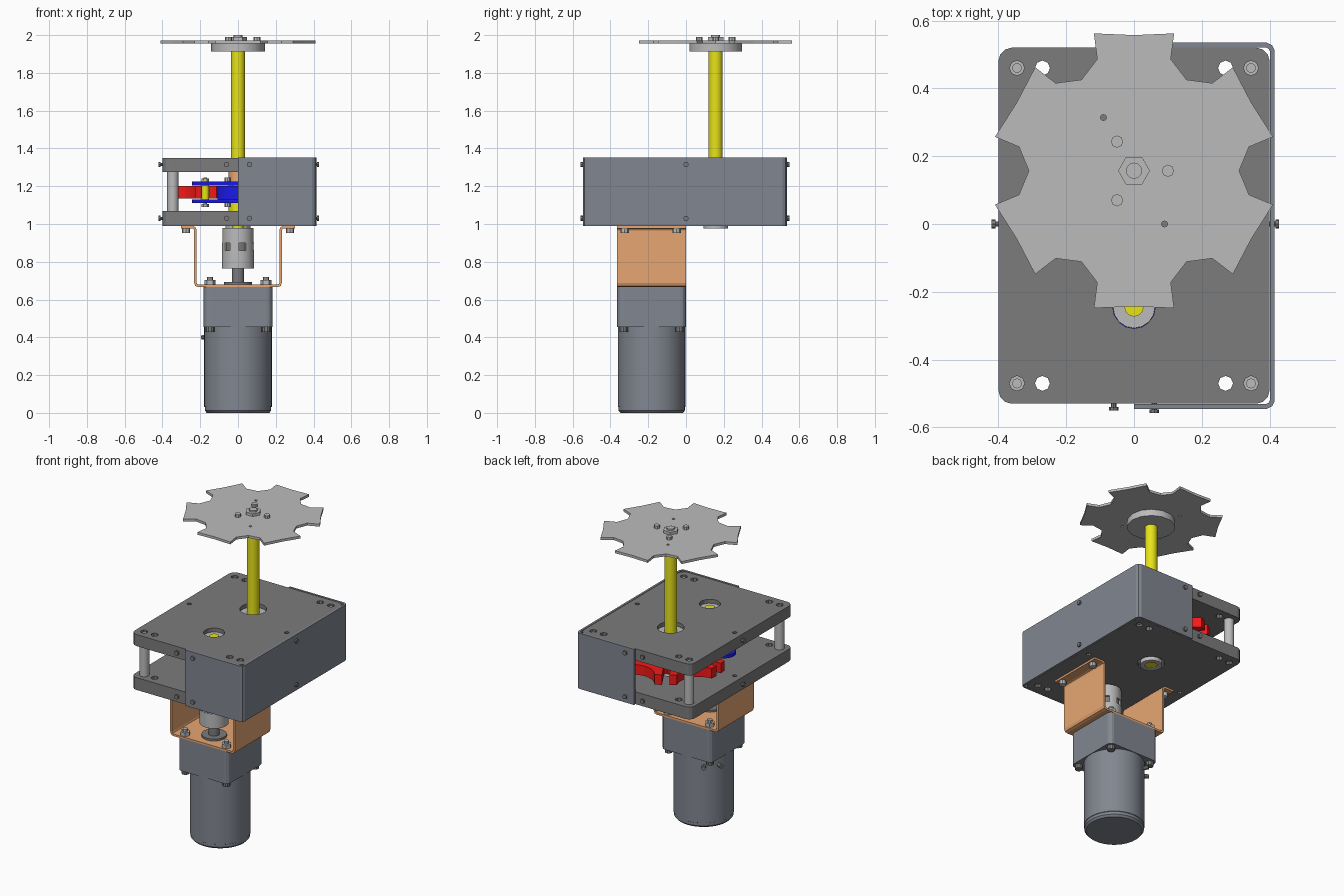
import bpy, bmesh
from math import sin, cos, pi, radians
from mathutils import Vector, Matrix

if "Cube" in bpy.data.objects:
    bpy.data.objects.remove(bpy.data.objects["Cube"])

WHEEL = (0, 0.157)     # output shaft axis
CRANK = (0, -0.245)    # driving shaft axis
MOTOR = (0, -0.182)    # motor body axis


def colour(name, *rgb):
    m = bpy.data.materials.new(name)
    m.diffuse_color = (*rgb, 1)
    m.use_nodes = True
    m.node_tree.nodes["Principled BSDF"].inputs["Base Color"].default_value = m.diffuse_color
    return m


DARK = colour("dark_grey", 0.2, 0.2, 0.2)
SLATE = colour("slate", 0.22, 0.24, 0.28)
STEEL = colour("steel", 0.5, 0.5, 0.5)
ORANGE = colour("orange", 0.8, 0.38, 0.17)
BLUE = colour("blue", 0.01, 0.01, 0.8)
RED = colour("red", 0.9, 0.01, 0.01)
YELLOW = colour("yellow", 0.8, 0.77, 0.01)


def finish(name, me, mat):
    ob = bpy.data.objects.new(name, me)
    bpy.context.collection.objects.link(ob)
    me.materials.clear()
    me.materials.append(mat)
    return ob


def lathe(name, loc, profile, mat, n=16, axis=(0, 0, 1)):
    """Turn (radius, height) points about an axis through loc."""
    bm = bmesh.new()
    rings = [[bm.verts.new((r * cos(2 * pi * i / n), r * sin(2 * pi * i / n), h))
              for i in range(n)] for r, h in profile]
    for a, b in zip(rings, rings[1:]):
        for i in range(n):
            j = (i + 1) % n
            bm.faces.new((a[i], a[j], b[j], b[i]))
    bm.faces.new(rings[0][::-1])
    bm.faces.new(rings[-1])
    rot = Vector((0, 0, 1)).rotation_difference(Vector(axis)).to_matrix().to_4x4()
    bm.transform(Matrix.Translation(loc) @ rot)
    me = bpy.data.meshes.new(name)
    bm.to_mesh(me)
    bm.free()
    if n > 8:
        me.polygons.foreach_set("use_smooth", [True] * len(me.polygons))
        me.set_sharp_from_angle(angle=radians(35))
    return finish(name, me, mat)


def rod(name, xy, r, z0, z1, mat, n=16):
    return lathe(name, (*xy, 0), [(r, z0), (r, z1)], mat, n)


def prism(name, loops, lo, hi, mat, along_y=False):
    """Extrude an outline (further loops are holes) along z, or along y for x-z outlines."""
    cu = bpy.data.curves.new(name, 'CURVE')
    cu.dimensions, cu.fill_mode, cu.extrude = '2D', 'BOTH', (hi - lo) / 2
    for loop in loops:
        s = cu.splines.new('POLY')
        s.points.add(len(loop) - 1)
        for p, (x, y) in zip(s.points, loop):
            p.co = (x, y, 0, 1)
        s.use_cyclic_u = True
    tmp = bpy.data.objects.new(name + "_curve", cu)
    bpy.context.collection.objects.link(tmp)
    dg = bpy.context.evaluated_depsgraph_get()
    me = bpy.data.meshes.new_from_object(tmp.evaluated_get(dg))
    bpy.data.objects.remove(tmp)
    bm = bmesh.new()
    bm.from_mesh(me)
    bmesh.ops.remove_doubles(bm, verts=bm.verts, dist=1e-5)
    bmesh.ops.recalc_face_normals(bm, faces=bm.faces)
    if along_y:
        bm.transform(Matrix.Translation((0, (lo + hi) / 2, 0)) @ Matrix.Rotation(pi / 2, 4, 'X'))
    else:
        bm.transform(Matrix.Translation((0, 0, (lo + hi) / 2)))
    bm.to_mesh(me)
    bm.free()
    me.polygons.foreach_set("use_smooth", [False] * len(me.polygons))
    return finish(name, me, mat)


def arc(c, r, a0, a1, n):
    return [(c[0] + r * cos(radians(a0 + (a1 - a0) * i / n)),
             c[1] + r * sin(radians(a0 + (a1 - a0) * i / n))) for i in range(n + 1)]


def circle(c, r, n=12):
    return arc(c, r, 0, 360, n)[:-1]


def rounded(x0, y0, x1, y1, r):
    return [p for c, a in (((x1 - r, y1 - r), 0), ((x0 + r, y1 - r), 90),
                           ((x0 + r, y0 + r), 180), ((x1 - r, y0 + r), 270))
            for p in arc(c, r, a, a + 90, 3)]


def ribbon(path, t):
    """Closed outline of a sheet of thickness t following a centre line."""
    pts, left, right = [Vector(p) for p in path], [], []
    for i, p in enumerate(pts):
        d0 = (p - pts[i - 1]).normalized() if i else (pts[1] - p).normalized()
        d1 = (pts[i + 1] - p).normalized() if i < len(pts) - 1 else d0
        m = (d0 + d1).normalized()
        off = Vector((-m.y, m.x)) * (t / 2 / m.dot(d0))
        left.append(tuple(p + off))
        right.append(tuple(p - off))
    return left + right[::-1]


# Top and bottom plates with their holes
outline = rounded(-0.4, -0.53, 0.4, 0.52, 0.04)
small = [circle((s * x, y), 0.022, 8) for s in (-1, 1) for x in (0.27, 0.345) for y in (0.46, -0.47)]
small += [circle((s * 0.35, 0), 0.014, 8) for s in (-1, 1)]
bores = [circle(WHEEL, 0.08, 16), circle(CRANK, 0.063, 16)]
prism("bottom_plate", [outline] + small + bores, 0.99, 1.07, DARK)
prism("top_plate", [outline] + small + bores, 1.275, 1.35, DARK)

# Standoffs between plates, with recessed screws
for x in (-0.345, 0.345):
    for y in (0.46, -0.47):
        rod("standoff", (x, y), 0.03, 1.07, 1.275, STEEL)
        rod("standoff_screw", (x, y), 0.015, 1.0, 1.34, STEEL, 8)

# Bearings in both plates
for c, r, shaft in ((WHEEL, 0.079, 0.037), (CRANK, 0.062, 0.028)):
    for z0, z1 in ((1.0, 1.06), (1.285, 1.325)):
        prism("bearing", [circle(c, r, 16), circle(c, shaft, 16)], z0, z1, STEEL)
prism("bottom_bushing", [circle(WHEEL, 0.065, 16), circle(WHEEL, 0.037, 16)], 0.975, 1.0, STEEL)

# Sheet cover wrapping the right side, half of front and back
prism("side_cover", [ribbon([(0, -0.538), (0.39, -0.538), (0.402, -0.532), (0.408, -0.52),
                             (0.408, 0.51), (0.402, 0.522), (0.39, 0.528), (0, 0.528)], 0.014)],
      0.99, 1.352, SLATE)

# Screws into the plate edges
for z in (1.03, 1.315):
    for loc, axis in (((-0.06, -0.53, z), (0, -1, 0)), ((0.06, -0.538, z), (0, -1, 0)),
                      ((-0.06, 0.52, z), (0, 1, 0)), ((0.06, 0.528, z), (0, 1, 0)),
                      ((-0.4, 0, z), (-1, 0, 0)), ((0.408, 0, z), (1, 0, 0))):
        lathe("edge_screw", loc, [(0.008, -0.03), (0.008, 0.009), (0.014, 0.009), (0.014, 0.02)],
              DARK, 8, axis)

# Slotted output wheel: six slots and six concave locking arcs
def polar(r, a):
    return (WHEEL[0] + r * cos(radians(a)), WHEEL[1] + r * sin(radians(a)))


wheel = []
for a in range(0, 360, 60):
    u = Vector((cos(radians(a)), sin(radians(a))))
    v = Vector((-u.y, u.x)) * 0.022
    w = Vector(WHEEL)
    wheel += [tuple(w + u * 0.345 - v), tuple(w + u * 0.2 - v), tuple(w + u * 0.18),
              tuple(w + u * 0.2 + v), tuple(w + u * 0.345 + v)]
    wheel += arc(polar(0.402, a + 30), 0.135, a + 30 + 180 + 57, a + 30 + 180 - 57, 8)
prism("slotted_wheel", [wheel], 1.135, 1.2, RED)
rod("wheel_spacer", WHEEL, 0.05, 1.2, 1.275, ORANGE)
rod("wheel_collar", WHEEL, 0.05, 1.07, 1.135, ORANGE)

# Driving crank: locking disc between two arm plates, with drive pin
PIN = (-0.173, -0.145)
prism("crank_lock", [arc(CRANK, 0.125, 210, 450, 20) + arc(CRANK, 0.06, 100, 200, 4)],
      1.13, 1.2, BLUE)
arm = arc(PIN, 0.07, 60, 240, 10) + arc(CRANK, 0.1, 240, 420, 12)
prism("crank_lower_arm", [arm], 1.112, 1.13, BLUE)
prism("crank_upper_arm", [arm], 1.203, 1.225, BLUE)
rod("drive_pin", PIN, 0.02, 1.11, 1.23, YELLOW)
rod("pin_bolt", PIN, 0.01, 1.09, 1.245, STEEL, 8)
for z in (1.09, 1.225):
    rod("pin_nut", PIN, 0.02, z, z + 0.017, STEEL, 6)
    for x in (-0.055, 0.055):
        rod("crank_bolt", (x, -0.295), 0.016, z, z + 0.02, STEEL, 8)
rod("crank_spacer", CRANK, 0.05, 1.225, 1.275, ORANGE)
rod("crank_collar", CRANK, 0.05, 1.07, 1.112, YELLOW)
rod("crank_shaft", CRANK, 0.028, 0.96, 1.33, YELLOW)

# Output shaft, hub and notched disc
rod("output_shaft", WHEEL, 0.037, 0.98, 1.93, YELLOW, 20)
rod("disc_hub", WHEEL, 0.142, 1.914, 1.956, STEEL, 14)
disc = []
for a in range(0, 360, 60):
    disc += arc(polar(0.41, a), 0.1, a + 270, a + 90, 4)
    disc.append(polar(0.4, a + 30))
prism("notched_disc", [disc, circle((-0.09, 0.314), 0.009, 8), circle((0.09, 0), 0.009, 8)],
      1.956, 1.972, STEEL)
for p in ((-0.05, 0.243), (-0.05, 0.07), (0.1, 0.157)):
    rod("disc_screw", p, 0.018, 1.97, 1.99, STEEL, 8)
rod("shaft_nut", WHEEL, 0.047, 1.97, 1.99, STEEL, 6)
rod("shaft_stud", WHEEL, 0.024, 1.97, 2.0, STEEL, 12)

# Folded motor bracket
half = [(0.303, 0.984), (0.242, 0.984), (0.231, 0.979), (0.226, 0.968),
        (0.226, 0.69), (0.221, 0.677), (0.21, 0.673)]
prism("motor_bracket", [ribbon([(-x, z) for x, z in half] + half[::-1], 0.013)],
      0.0, 0.0 + 0.364, ORANGE, True).location.y = -0.364

# Motor, gearbox and fixings
lathe("motor_body", (*MOTOR, 0), [(0.165, 0), (0.176, 0.012), (0.176, 0.03),
                                  (0.179, 0.032), (0.179, 0.46)], SLATE, 40)
prism("gearbox", [rounded(-0.182, -0.364, 0.182, 0, 0.03)], 0.455, 0.667, SLATE)
for x in (-0.148, 0.148):
    for y in (-0.33, -0.034):
        rod("gearbox_screw", (x, y), 0.023, 0.428, 0.456, DARK, 10)
        rod("bracket_nut", (x, y), 0.03, 0.679, 0.703, STEEL, 6)
        rod("bracket_stud", (x, y), 0.016, 0.679, 0.72, STEEL, 8)
        rod("flange_bolt", (x * 1.86, y * 0.93 - 0.018), 0.022, 0.952, 0.978, STEEL, 8)
for a in (155, 125):
    d = (cos(radians(a)), sin(radians(a)), 0)
    lathe("motor_terminal", (MOTOR[0], MOTOR[1], 0.4), [(0.013, 0.15), (0.013, 0.21)], DARK, 8, d)

# Motor shaft and jaw coupling
rod("shaft_flange", CRANK, 0.075, 0.679, 0.692, DARK, 20)
rod("motor_shaft", CRANK, 0.033, 0.679, 0.78, DARK)
rod("coupling_lower", CRANK, 0.086, 0.765, 0.86, STEEL, 24)
rod("coupling_core", CRANK, 0.074, 0.86, 0.9, DARK, 24)
rod("coupling_upper", CRANK, 0.083, 0.9, 0.978, STEEL, 24)
for a in range(0, 360, 60):
    prism("coupling_jaw", [arc(CRANK, 0.084, a, a + 34, 4) + arc(CRANK, 0.05, a + 34, a, 4)],
          0.858, 0.902, STEEL)
